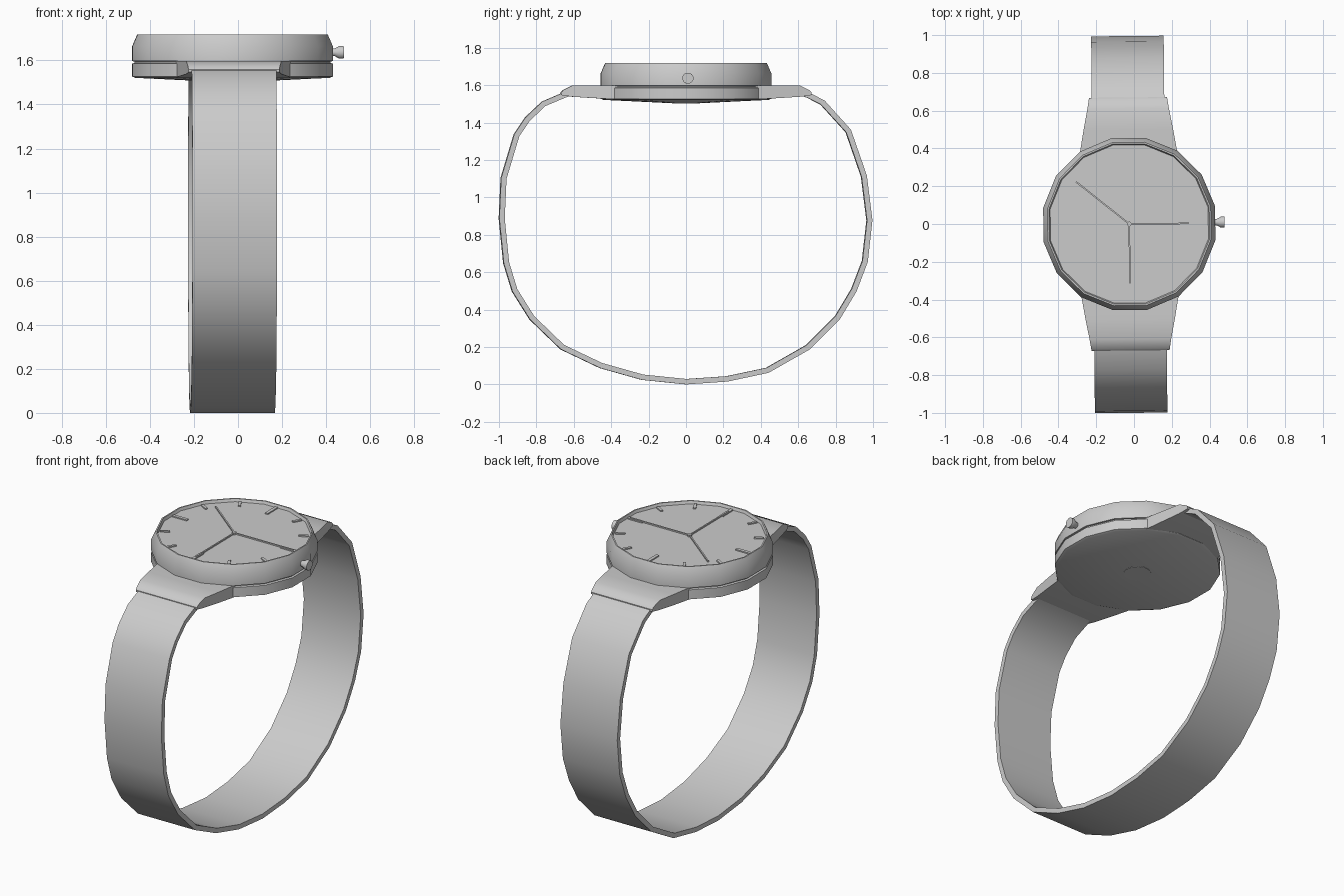
import bpy, math
from mathutils import Vector, Matrix

if "Cube" in bpy.data.objects:
    bpy.data.objects.remove(bpy.data.objects["Cube"])

CX, TWIST = -0.025, 0.01     # the watch sits slightly off-centre, left of the crown
SIDES = 16


def make(name, verts, faces, angle=35):
    me = bpy.data.meshes.new(name)
    me.from_pydata([tuple(v) for v in verts], [], faces)
    me.update()
    ob = bpy.data.objects.new(name, me)
    bpy.context.collection.objects.link(ob)
    bpy.ops.object.select_all(action='DESELECT')
    ob.select_set(True)
    bpy.context.view_layer.objects.active = ob
    bpy.ops.object.mode_set(mode='EDIT')
    bpy.ops.mesh.select_all(action='SELECT')
    bpy.ops.mesh.normals_make_consistent(inside=False)
    bpy.ops.object.mode_set(mode='OBJECT')
    bpy.ops.object.shade_smooth_by_angle(angle=math.radians(angle))
    ob.location.x = CX
    ob.rotation_euler.z = TWIST
    return ob


def lathe(name, profile, n=SIDES, flats=True, mat=Matrix()):
    """Revolve (radius, z) points into a closed solid; radii are to the flats."""
    k = 1 / math.cos(math.pi / n) if flats else 1
    verts, faces = [], []
    for r, z in profile:
        for i in range(n):
            a = math.tau * (i + 0.5) / n
            verts.append(mat @ Vector((r * k * math.cos(a), r * k * math.sin(a), z)))
    m = len(profile)
    for j in range(m - 1):
        for i in range(n):
            i2 = (i + 1) % n
            faces.append((j * n + i, j * n + i2, (j + 1) * n + i2, (j + 1) * n + i))
    faces.append(tuple(range(n))[::-1])
    faces.append(tuple((m - 1) * n + i for i in range(n)))
    return make(name, verts, faces)


def loft(name, sections):
    """Join a row of four-point sections into a capped solid."""
    verts = [p for s in sections for p in s]
    faces = [(3, 2, 1, 0)]
    for j in range(len(sections) - 1):
        for i in range(4):
            i2 = (i + 1) % 4
            faces.append((4 * j + i, 4 * j + i2, 4 * j + 4 + i2, 4 * j + 4 + i))
    b = 4 * (len(sections) - 1)
    faces.append((b, b + 1, b + 2, b + 3))
    return make(name, verts, faces)


def bar(name, angle, r0, r1, width, z0, z1):
    """Radial bar on the dial."""
    d = Vector((math.cos(angle), math.sin(angle), 0))
    s = Vector((-d.y, d.x, 0)) * width / 2
    up0, up1 = Vector((0, 0, z0)), Vector((0, 0, z1))
    return loft(name, [[d * r - s + up0, d * r + s + up0, d * r + s + up1, d * r - s + up1]
                       for r in (r0, r1)])


# Case: shallow domed back, groove, bezel with bevelled rim and sunken dial
lathe("case_back", [(0.07, 1.506), (0.44, 1.524), (0.455, 1.53), (0.455, 1.588),
                    (0.445, 1.592), (0.445, 1.605)])
lathe("bezel", [(0.44, 1.598), (0.455, 1.60), (0.455, 1.667), (0.432, 1.72),
                (0.424, 1.72), (0.418, 1.703)])
lathe("back_plug", [(0.075, 1.504), (0.075, 1.515)])

# Hour markers and hands
DIAL = 1.703
for h in range(12):
    main = h % 3 == 0
    bar("hour_marker", math.tau * h / 12, 0.315 if main else 0.36, 0.415,
        0.02 if main else 0.016, DIAL - 0.005, DIAL + 0.007)
for name, deg, length in (("hour_hand", 141, 0.36), ("minute_hand", 0, 0.40),
                          ("second_hand", 270, 0.38)):
    bar(name, math.radians(deg), 0, length, 0.008, DIAL + 0.002, DIAL + 0.010)
lathe("hand_pin", [(0.012, DIAL - 0.004), (0.012, DIAL + 0.012)], 8)

# Crown, flaring outwards
lathe("crown", [(0.016, 0.44), (0.018, 0.465), (0.029, 0.485), (0.029, 0.505)], 12,
      mat=Matrix.Translation((0, 0.005, 1.64)) @ Matrix.Rotation(math.pi / 2, 4, 'Y')
      @ Matrix.Identity(4))

# Lugs: tapered blocks at both ends of the case (y, half width, bottom, top)
LUG = [(0.30, 0.275, 1.527, 1.598), (0.39, 0.256, 1.528, 1.60), (0.50, 0.237, 1.534, 1.60),
       (0.61, 0.216, 1.541, 1.60), (0.66, 0.208, 1.548, 1.575), (0.67, 0.207, 1.55, 1.562)]
for name, s in (("front_lug", -1), ("back_lug", 1)):
    loft(name, [[Vector((-w, s * y, b)), Vector((w, s * y, b)),
                 Vector((w, s * y, t)), Vector((-w, s * y, t))] for y, w, b, t in LUG])

# Strap: outer path (y, z) given a thickness towards the wrist
PATH = [(-0.63, 1.572), (-0.66, 1.562), (-0.77, 1.515), (-0.86, 1.43), (-0.92, 1.34),
        (-0.99, 1.107), (-1.0, 0.89), (-0.976, 0.65), (-0.93, 0.50), (-0.836, 0.35),
        (-0.67, 0.19), (-0.46, 0.09), (-0.236, 0.027), (0, 0.003), (0.22, 0.018),
        (0.44, 0.065), (0.66, 0.19), (0.82, 0.35), (0.91, 0.50), (0.97, 0.657),
        (0.995, 0.88), (0.965, 1.12), (0.88, 1.365), (0.74, 1.52), (0.66, 1.562), (0.63, 1.572)]
THICK, HALF = 0.029, 0.192
pts = [Vector(p) for p in PATH]
sections = []
for i, p in enumerate(pts):
    t = (pts[min(i + 1, len(pts) - 1)] - pts[max(i - 1, 0)]).normalized()
    q = p + Vector((-t.y, t.x)) * THICK
    sections.append([Vector((-HALF, p.x, p.y)), Vector((HALF, p.x, p.y)),
                     Vector((HALF, q.x, q.y)), Vector((-HALF, q.x, q.y))])
loft("strap", sections)
bottom = min((o.matrix_basis @ v.co).z for o in bpy.data.objects for v in o.data.vertices)
for o in bpy.data.objects:
    o.location.z -= bottom
